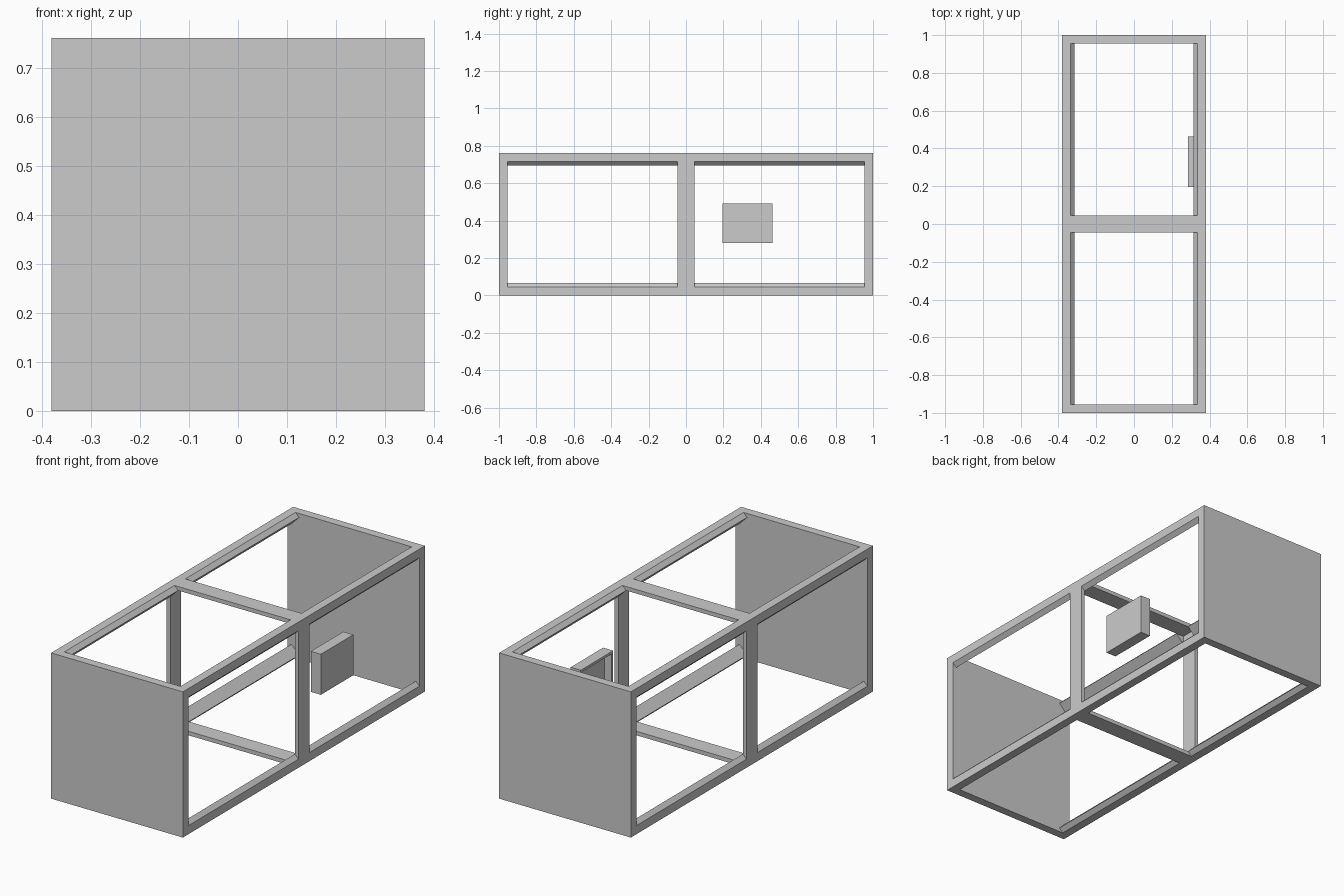
import bpy
import bmesh

cube = bpy.data.objects.get("Cube")
if cube:
    bpy.data.objects.remove(cube, do_unlink=True)

HALF_X, HALF_Y, HEIGHT = 0.381, 1.0, 0.762
RIM = 0.045      # visible width of frame members
SHEET = 0.021    # thickness of frame members

grey = bpy.data.materials.new("plain grey")
grey.use_nodes = True
grey.diffuse_color = (0.6, 0.6, 0.6, 1)
grey.node_tree.nodes["Principled BSDF"].inputs["Base Color"].default_value = (0.6, 0.6, 0.6, 1)


def finish(name, bm):
    bmesh.ops.recalc_face_normals(bm, faces=bm.faces)
    mesh = bpy.data.meshes.new(name)
    bm.to_mesh(mesh)
    bm.free()
    mesh.materials.append(grey)
    obj = bpy.data.objects.new(name, mesh)
    bpy.context.collection.objects.link(obj)
    return obj


def box(name, low, high):
    bm = bmesh.new()
    bmesh.ops.create_cube(bm, size=1)
    for v in bm.verts:
        for i in range(3):
            v.co[i] = low[i] if v.co[i] < 0 else high[i]
    return finish(name, bm)


def prism(name, profile, y0, y1):
    """Extrude an x-z profile along y."""
    bm = bmesh.new()
    face = bm.faces.new([bm.verts.new((x, y0, z)) for x, z in profile])
    new = bmesh.ops.extrude_face_region(bm, geom=[face])["geom"]
    verts = [g for g in new if isinstance(g, bmesh.types.BMVert)]
    bmesh.ops.translate(bm, verts=verts, vec=(0, y1 - y0, 0))
    return finish(name, bm)


# Solid end panels
box("front_panel", (-HALF_X, -HALF_Y, 0), (HALF_X, RIM - HALF_Y, HEIGHT))
box("back_panel", (-HALF_X, HALF_Y - RIM, 0), (HALF_X, HALF_Y, HEIGHT))

# Middle frame: two posts and two cross beams
for side, s in (("left", 1), ("right", -1)):
    xs = sorted((s * HALF_X, s * (HALF_X - SHEET)))
    box(f"{side}_middle_post", (xs[0], -RIM, 0), (xs[1], RIM, HEIGHT))
inner = HALF_X - SHEET
box("lower_cross_beam", (-inner, -RIM, 0), (inner, RIM, SHEET))
box("upper_cross_beam", (-inner, -RIM, HEIGHT - SHEET), (inner, RIM, HEIGHT))

# Corner rails with a slanted inner face, one per edge and bay
reach = RIM + SHEET
section = [(0, 0), (RIM, 0), (reach, SHEET), (SHEET, reach), (0, RIM)]
for side, s in (("left", 1), ("right", -1)):
    for level in ("lower", "upper"):
        profile = [(s * (HALF_X - u), v if level == "lower" else HEIGHT - v)
                   for u, v in section]
        prism(f"{level}_{side}_front_rail", profile, RIM - HALF_Y, -RIM)
        prism(f"{level}_{side}_back_rail", profile, RIM, HALF_Y - RIM)

# Control box on the left side, hollow and open towards the inside
tray = box("control_box", (0.285, 0.195, 0.28), (0.343, 0.463, 0.492))
bm = bmesh.new()
bm.from_mesh(tray.data)
bm.normal_update()
opening = [f for f in bm.faces if f.normal.x < -0.9]
bmesh.ops.inset_region(bm, faces=opening, thickness=0.018)
pocket = bmesh.ops.extrude_face_region(bm, geom=opening)["geom"]
bmesh.ops.translate(bm, vec=(0.04, 0, 0),
                    verts=[g for g in pocket if isinstance(g, bmesh.types.BMVert)])
bmesh.ops.delete(bm, geom=[f for f in opening if f.is_valid], context="FACES")
bmesh.ops.recalc_face_normals(bm, faces=bm.faces)
bm.to_mesh(tray.data)
bm.free()
